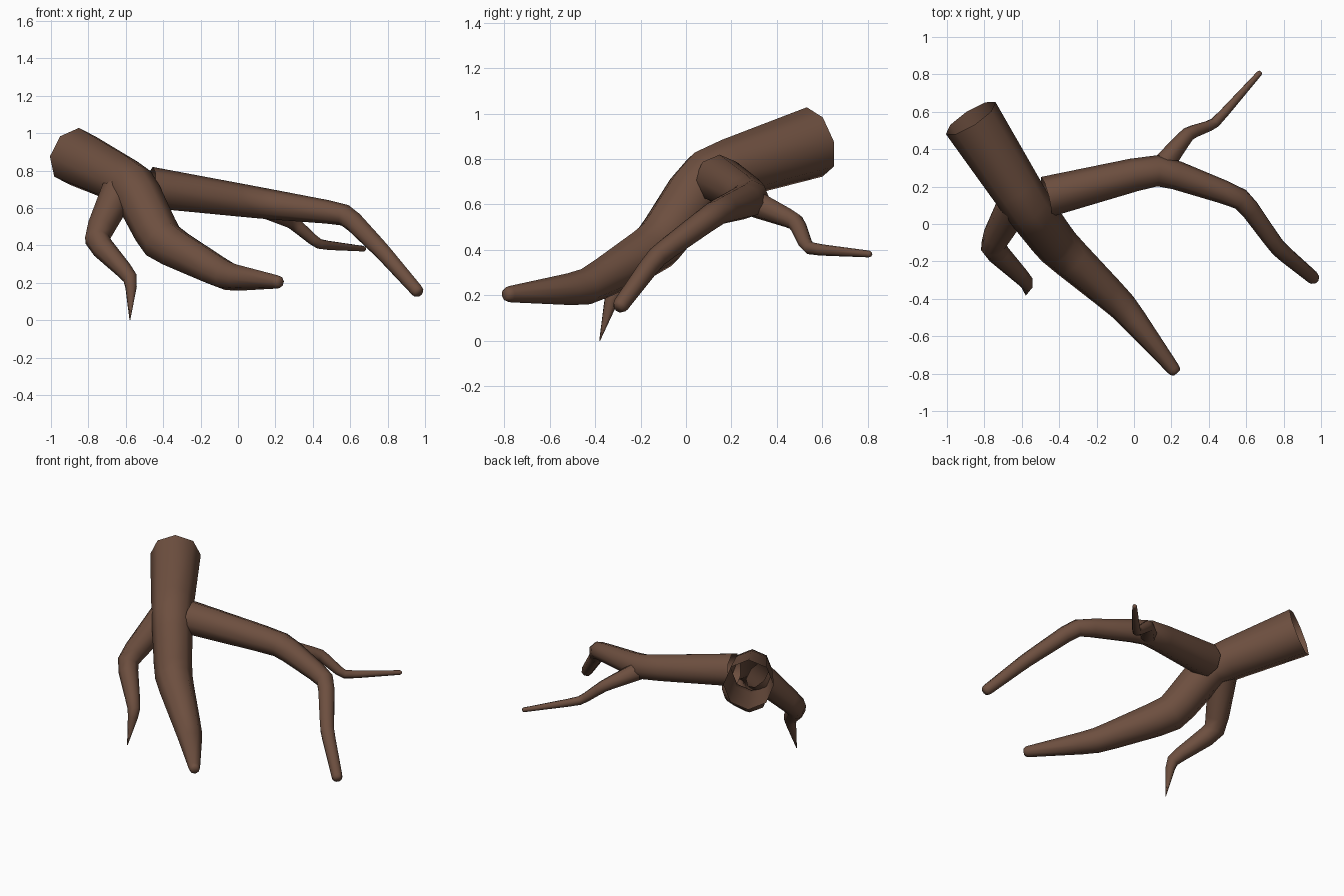
import bpy, bmesh, math
from mathutils import Vector

if "Cube" in bpy.data.objects:
    bpy.data.objects.remove(bpy.data.objects["Cube"])

SIDES = 8
bark = bpy.data.materials.new("bark")
bark.diffuse_color = (0.153, 0.078, 0.05, 1)
bark.use_nodes = True
bark.node_tree.nodes["Principled BSDF"].inputs["Base Color"].default_value = bark.diffuse_color


def soften(nodes, f=0.22):
    """Replace each interior node by three points that round off the bend."""
    pts = [Vector(n) for n in nodes]
    out = [pts[0]]
    for a, b, c in zip(pts, pts[1:], pts[2:]):
        p, q = b.lerp(a, f), b.lerp(c, f)
        out += [p, b.lerp((p + q) / 2, 0.3), q]
    return out + [pts[-1]]


def limb(name, nodes, tip="round"):
    """Tapered eight-sided tube through (x, y, z, radius) nodes, open at its base."""
    pts = soften(nodes)
    if tip == "round":
        d = (pts[-1] - pts[-2]).normalized()
        r = pts[-1].w
        base = pts[-1].copy()
        for k in (0.45, 0.8):
            e = base + d * r * k
            e.w = r * math.sqrt(1 - k * k)
            pts.append(e)
    bm = bmesh.new()
    rings = []
    side = None
    for i, p in enumerate(pts):
        a, b = pts[max(i - 1, 0)], pts[min(i + 1, len(pts) - 1)]
        t = (b.xyz - a.xyz).normalized()
        # carry the frame along the path without twisting
        if side is None:
            side = t.cross(Vector((0, 0, 1)))
        side = (side - t * side.dot(t)).normalized()
        up = side.cross(t)
        ring = []
        for k in range(SIDES):
            ang = math.tau * k / SIDES
            ring.append(bm.verts.new(p.xyz + p.w * (math.cos(ang) * up + math.sin(ang) * side)))
        rings.append(ring)
    for r0, r1 in zip(rings, rings[1:]):
        for k in range(SIDES):
            j = (k + 1) % SIDES
            bm.faces.new((r0[k], r0[j], r1[j], r1[k]))
    bm.faces.new(rings[-1])
    bmesh.ops.recalc_face_normals(bm, faces=bm.faces)
    me = bpy.data.meshes.new(name)
    bm.to_mesh(me)
    bm.free()
    me.materials.append(bark)
    ob = bpy.data.objects.new(name, me)
    bpy.context.collection.objects.link(ob)
    bpy.ops.object.select_all(action="DESELECT")
    ob.select_set(True)
    bpy.context.view_layer.objects.active = ob
    bpy.ops.object.shade_smooth_by_angle(angle=math.radians(60))


# thick main root, sawn open at the top end
limb("main_root", [(-0.873, 0.566, 0.875, 0.158), (-0.56, 0.08, 0.72, 0.128),
                   (-0.41, -0.12, 0.42, 0.118), (-0.06, -0.44, 0.233, 0.08),
                   (0.21, -0.775, 0.205, 0.036)])
# long side root
limb("side_root", [(-0.47, 0.145, 0.71, 0.11), (0.13, 0.295, 0.625, 0.083),
                   (0.58, 0.135, 0.565, 0.057), (0.77, -0.13, 0.37, 0.046),
                   (0.955, -0.285, 0.16, 0.036)])
# thin twig off the side root
limb("twig", [(0.15, 0.31, 0.60, 0.06), (0.29, 0.485, 0.525, 0.038),
              (0.43, 0.535, 0.405, 0.028), (0.67, 0.805, 0.382, 0.015)])
# short crooked root ending in a point
limb("short_root", [(-0.63, 0.12, 0.71, 0.095), (-0.765, -0.12, 0.43, 0.068),
                    (-0.57, -0.315, 0.225, 0.04), (-0.578, -0.38, 0.0, 0.002)], tip="point")
